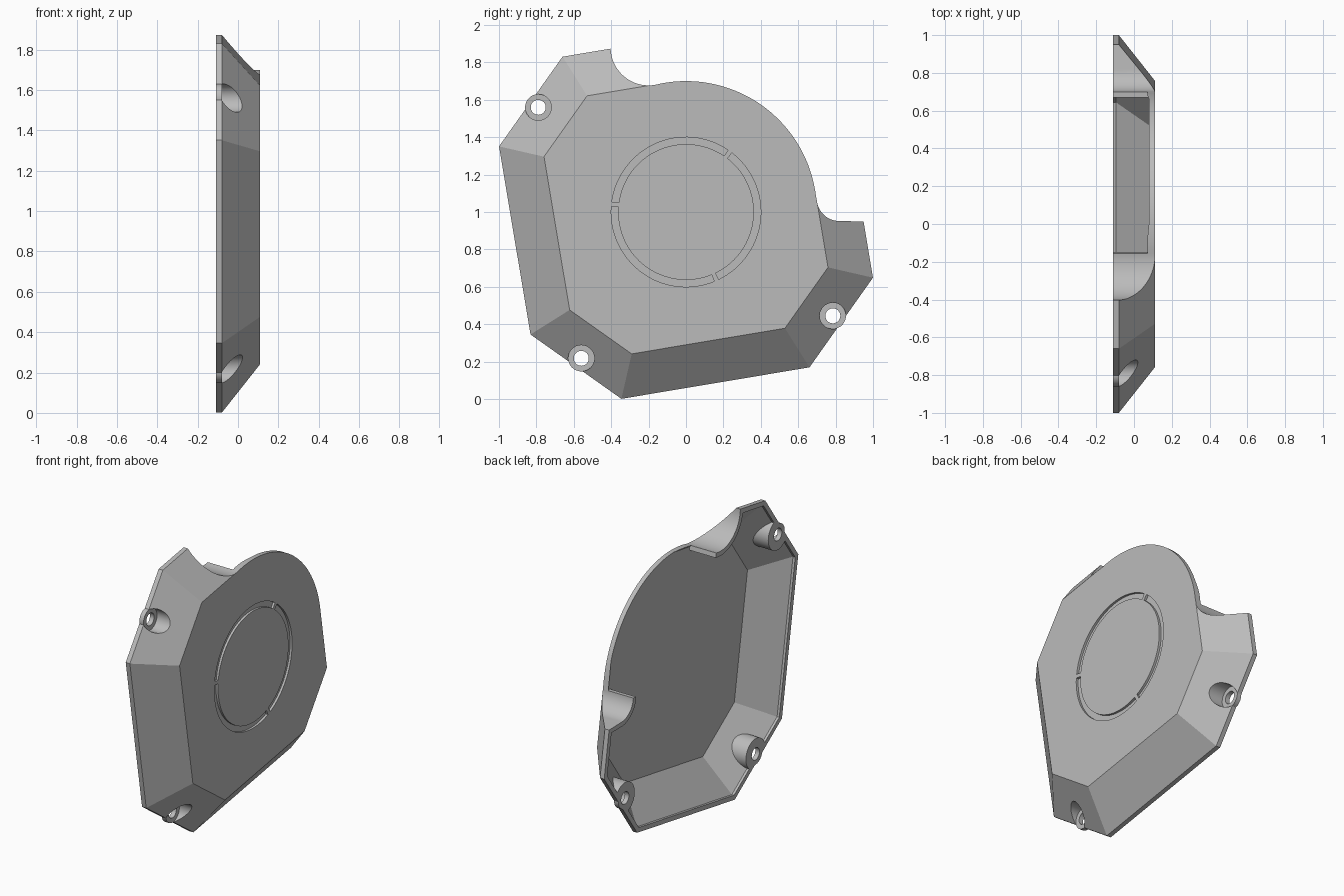
import bpy, bmesh, math
from mathutils import Vector

if "Cube" in bpy.data.objects:
    bpy.data.objects.remove(bpy.data.objects["Cube"])

CZ = 1.0                      # height of the cover's centre
BACK, RIM, FRONT = -0.11, -0.08, 0.11
WALL = 0.03
SLOPE = 0.228                 # how far the bevelled side leans inwards


def loft(name, layers):
    """Closed solid through (x, [(y, z)...]) layers."""
    bm = bmesh.new()
    rings = [[bm.verts.new((x, y, z)) for y, z in pts] for x, pts in layers]
    n = len(rings[0])
    for a, b in zip(rings, rings[1:]):
        for i in range(n):
            j = (i + 1) % n
            bm.faces.new((a[i], a[j], b[j], b[i]))
    bm.faces.new(rings[0][::-1])
    bm.faces.new(rings[-1])
    bmesh.ops.recalc_face_normals(bm, faces=bm.faces)
    mesh = bpy.data.meshes.new(name)
    bm.to_mesh(mesh)
    bm.free()
    ob = bpy.data.objects.new(name, mesh)
    bpy.context.collection.objects.link(ob)
    return ob


def prism(name, pts, x0, x1):
    return loft(name, [(x0, pts), (x1, pts)])


def arc(c, r, a0, a1, n):
    out = []
    for i in range(n + 1):
        a = math.radians(a0 + (a1 - a0) * i / n)
        out.append((c[0] + r * math.cos(a), c[1] + r * math.sin(a)))
    return out


def disc(name, c, r, x0, x1):
    return prism(name, arc(c, r, 0, 360, 48)[:-1], x0, x1)


def combine(target, tool, operation):
    mod = target.modifiers.new("cut", 'BOOLEAN')
    mod.operation = operation
    mod.solver = 'EXACT'
    mod.object = tool
    deps = bpy.context.evaluated_depsgraph_get()
    mesh = bpy.data.meshes.new_from_object(target.evaluated_get(deps))
    target.modifiers.clear()
    target.data = mesh
    bpy.data.objects.remove(tool)


# Outline sides as (direction of the normal, distance from the centre)
SIDES = [(9.5, .928), (99.5, .928), (144.7, 1.0187), (189.5, .928),
         (234.7, 1.0147), (279.5, .928), (324.7, 1.0187)]


def outline(inset):
    pts = []
    for i, (a, d) in enumerate(SIDES):
        b, e = SIDES[(i + 1) % len(SIDES)]
        a, b = math.radians(a), math.radians(b)
        d, e = d - inset, e - inset
        det = math.sin(b - a)
        pts.append(((d * math.sin(b) - e * math.sin(a)) / det,
                    CZ + (e * math.cos(a) - d * math.cos(b)) / det))
    return pts


# Bevelled body and the hollow behind it
cover = loft("cover", [(BACK, outline(0)), (RIM, outline(0)), (FRONT, outline(SLOPE))])
hollow = loft("hollow", [(-.2, outline(WALL)), (-.094, outline(WALL)),
                         (FRONT - WALL, outline(.239))])

# Concave corner walls left standing inside the hollow
C1, R1, C2, R2 = (-.2, 1.88), .203, (.82, 1.073), .121
T1 = math.degrees(math.atan2(C1[1] - CZ, C1[0]))
T2 = math.degrees(math.atan2(C2[1] - CZ, C2[0]))
wall_a = arc(C1, R1 - .02, 170, T1 + 180, 24) + arc(C1, R1 + WALL, T1 + 180, 170, 24)
wall_b = (arc(C2, R2 - .02, T2 + 180, 270, 20) + [(1.2, C2[1] - R2 + .02),
          (1.2, C2[1] - R2 - WALL)] + arc(C2, R2 + WALL, 270, T2 + 180, 20))
for pts in (wall_a, wall_b):
    combine(hollow, prism("corner_wall", pts, -.3, .3), 'DIFFERENCE')

# Screw bosses left standing inside the hollow
SCREWS = [(-.79, 1.56), (.785, .445), (-.56, .218)]
for c in SCREWS:
    combine(hollow, disc("boss", c, .1, -.3, .3), 'DIFFERENCE')
combine(cover, hollow, 'DIFFERENCE')

# Open round corner with its two concave fillets
corner = (arc(C1, R1, 180, T1 + 180, 24) + arc((0, CZ), .7, T1, T2, 48)[1:-1]
          + arc(C2, R2, T2 + 180, 270, 20)
          + [(1.3, C2[1] - R2 - .01), (1.3, 2.3), (C1[0] - R1, 2.3)])
combine(cover, prism("corner_cutter", corner, -.4, .4), 'DIFFERENCE')

# Screw seats: counterbore, flange ring and through hole
for c in SCREWS:
    combine(cover, disc("counterbore", c, .07, RIM, .3), 'DIFFERENCE')
    combine(cover, disc("seat", c, .07, BACK, RIM), 'UNION')
    combine(cover, disc("screw_hole", c, .04, -.4, .4), 'DIFFERENCE')

# Three-part ring groove in the front face
for a in (54, 174, 294):
    pts = arc((0, CZ), .4, a + 1.8, a + 118.2, 32) + arc((0, CZ), .363, a + 118.2, a + 1.8, 32)
    combine(cover, prism("groove", pts, FRONT - .015, .2), 'DIFFERENCE')

# One plain grey finish
grey = bpy.data.materials.new("grey")
grey.diffuse_color = (.5, .5, .5, 1)
grey.use_nodes = True
grey.node_tree.nodes["Principled BSDF"].inputs["Base Color"].default_value = grey.diffuse_color
cover.data.materials.clear()
cover.data.materials.append(grey)
for p in cover.data.polygons:
    p.material_index = 0
bpy.context.view_layer.objects.active = cover
cover.select_set(True)
bpy.ops.object.shade_smooth_by_angle(angle=math.radians(25))
